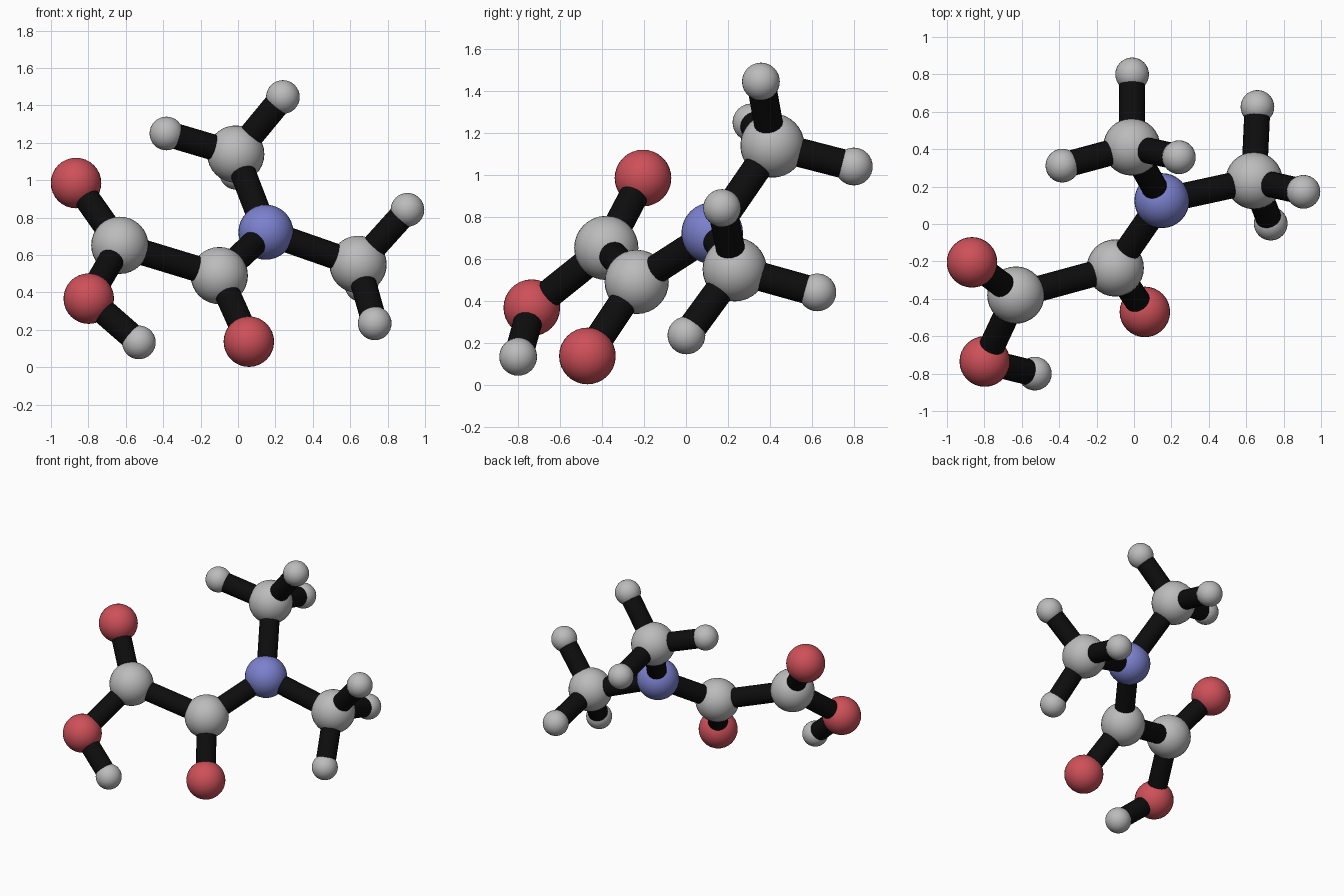
import bpy
from mathutils import Vector

if "Cube" in bpy.data.objects:
    bpy.data.objects.remove(bpy.data.objects["Cube"])


def material(name, rgb):
    m = bpy.data.materials.new(name)
    m.diffuse_color = (*rgb, 1)
    m.use_nodes = True
    m.node_tree.nodes["Principled BSDF"].inputs["Base Color"].default_value = m.diffuse_color
    return m


grey = material("light grey", (0.50, 0.50, 0.50))
red = material("soft red", (0.62, 0.08, 0.10))
blue = material("soft blue", (0.20, 0.22, 0.62))
black = material("black", (0.004, 0.004, 0.004))

# Ball kinds: radius and colour
KINDS = {
    "carbon": (0.153, grey),
    "oxygen": (0.135, red),
    "nitrogen": (0.147, blue),
    "hydrogen": (0.09, grey),
}
STICK_RADIUS = 0.069

# Balls: kind and centre
ATOMS = {
    "acid_carbon": ("carbon", (-0.632, -0.38, 0.652)),
    "acid_upper_oxygen": ("oxygen", (-0.866, -0.205, 0.985)),
    "acid_lower_oxygen": ("oxygen", (-0.798, -0.735, 0.367)),
    "acid_hydrogen": ("hydrogen", (-0.53, -0.80, 0.133)),
    "middle_carbon": ("carbon", (-0.10, -0.235, 0.49)),
    "middle_oxygen": ("oxygen", (0.058, -0.47, 0.137)),
    "nitrogen": ("nitrogen", (0.149, 0.125, 0.722)),
    "top_carbon": ("carbon", (-0.012, 0.412, 1.14)),
    "top_hydrogen_right": ("hydrogen", (0.24, 0.357, 1.445)),
    "top_hydrogen_left": ("hydrogen", (-0.383, 0.312, 1.25)),
    "top_hydrogen_back": ("hydrogen", (-0.01, 0.80, 1.04)),
    "side_carbon": ("carbon", (0.642, 0.232, 0.55)),
    "side_hydrogen_upper": ("hydrogen", (0.906, 0.172, 0.842)),
    "side_hydrogen_lower": ("hydrogen", (0.731, 0.002, 0.235)),
    "side_hydrogen_back": ("hydrogen", (0.66, 0.626, 0.44)),
}

# Sticks join these pairs of balls
BONDS = [
    ("acid_carbon", "acid_upper_oxygen"),
    ("acid_carbon", "acid_lower_oxygen"),
    ("acid_lower_oxygen", "acid_hydrogen"),
    ("acid_carbon", "middle_carbon"),
    ("middle_carbon", "middle_oxygen"),
    ("middle_carbon", "nitrogen"),
    ("nitrogen", "top_carbon"),
    ("nitrogen", "side_carbon"),
]
BONDS += [("top_carbon", n) for n in ATOMS if n.startswith("top_hydrogen")]
BONDS += [("side_carbon", n) for n in ATOMS if n.startswith("side_hydrogen")]


def finish(name, mat):
    ob = bpy.context.object
    ob.name = name
    ob.data.materials.append(mat)
    bpy.ops.object.shade_smooth_by_angle()


# Balls
for name, (kind, centre) in ATOMS.items():
    radius, mat = KINDS[kind]
    bpy.ops.mesh.primitive_uv_sphere_add(segments=32, ring_count=16,
                                         radius=radius, location=centre)
    finish(name + "_ball", mat)

# Sticks, running from centre to centre
for a, b in BONDS:
    p, q = Vector(ATOMS[a][1]), Vector(ATOMS[b][1])
    axis = q - p
    bpy.ops.mesh.primitive_cylinder_add(
        vertices=24, radius=STICK_RADIUS, depth=axis.length,
        location=(p + q) / 2, rotation=axis.to_track_quat('Z', 'Y').to_euler())
    finish(f"stick_{a}_to_{b}", black)
